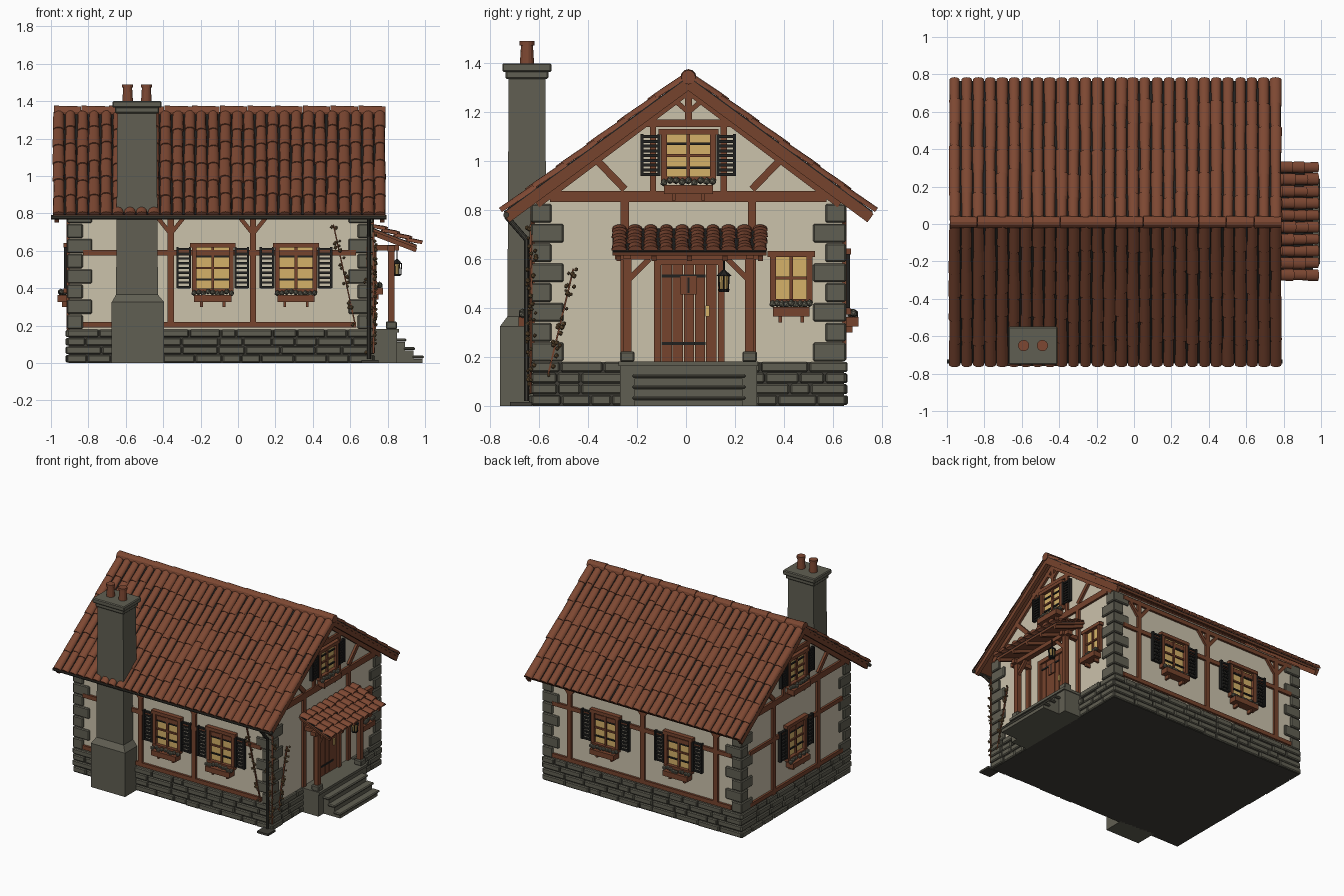
import bpy, bmesh, math, random
from mathutils import Matrix, Vector

random.seed(4)
if "Cube" in bpy.data.objects:
    bpy.data.objects.remove(bpy.data.objects["Cube"])

COLORS = {"plaster": (.60, .54, .41), "stone": (.118, .114, .085), "mortar": (.05, .048, .038),
          "tile": (.205, .064, .032), "timber": (.18, .056, .026), "glass": (.66, .44, .14),
          "charcoal": (.015, .015, .014), "leaf": (.16, .095, .04)}
MATS = {}
for key, rgb in COLORS.items():
    m = bpy.data.materials.new(key)
    m.use_nodes = True
    m.diffuse_color = (*rgb, 1)
    m.node_tree.nodes["Principled BSDF"].inputs["Base Color"].default_value = (*rgb, 1)
    MATS[key] = m

parts = {}
ID = Matrix()


def part(name, mat):
    return parts.setdefault(name, (bmesh.new(), mat))[0]


def box(name, mat, M, lo, hi):
    lo, hi = Vector(lo), Vector(hi)
    size = Matrix.Diagonal((*(hi - lo), 1))
    bmesh.ops.create_cube(part(name, mat), size=1, matrix=M @ Matrix.Translation((lo + hi) / 2) @ size)


def plate(name, mat, M, u0, u1, z0, z1, d0, d1):
    """Box on a wall: u across, z up, d outward."""
    box(name, mat, M, (u0, -d1, z0), (u1, -d0, z1))


def beam(name, mat, M, u0, z0, u1, z1, w, d0=-.01, d1=.016):
    """Timber between two points on a wall."""
    L = math.hypot(u1 - u0, z1 - z0)
    R = Matrix.Translation((u0, 0, z0)) @ Matrix.Rotation(-math.atan2(z1 - z0, u1 - u0), 4, 'Y')
    plate(name, mat, M @ R, 0, L, -w / 2, w / 2, d0, d1)


def rod(name, mat, p, q, r, r2=None, segs=10):
    p, q = Vector(p), Vector(q)
    R = (q - p).to_track_quat('Z', 'Y').to_matrix().to_4x4()
    bmesh.ops.create_cone(part(name, mat), cap_ends=True, segments=segs, radius1=r, radius2=r2 or r,
                          depth=(q - p).length, matrix=Matrix.Translation((p + q) / 2) @ R)


def blob(name, mat, M, u, z, d, r):
    bmesh.ops.create_icosphere(part(name, mat), subdivisions=1, radius=r,
                               matrix=M @ Matrix.Translation((u, -d, z)))


def loft(name, mat, rings):
    """Stack of rectangles (x, y, half x, half y, z)."""
    bm, last = part(name, mat), None
    for x, y, a, b, z in rings:
        ring = [bm.verts.new((x + i * a, y + j * b, z)) for i, j in ((-1, -1), (1, -1), (1, 1), (-1, 1))]
        if last:
            for k in range(4):
                bm.faces.new((last[k], last[k - 1], ring[k - 1], ring[k]))
        else:
            bm.faces.new(ring)
        last = ring
    bm.faces.new(last)


def slope(origin, direction, angle):
    """Frame with y running down the slope and z as its normal."""
    d, up = Vector(direction), Vector((0, 0, 1))
    down = d * math.cos(angle) - up * math.sin(angle)
    n = d * math.sin(angle) + up * math.cos(angle)
    return Matrix.Translation(origin) @ Matrix((down.cross(n), down, n)).transposed().to_4x4()


def tile(name, M, x, y0, y1, r, h, z0, z1):
    """Half-round roof tile."""
    bm, ends = part(name, "tile"), []
    for y, z, k in ((y0, z0, .95), (y1, z1, 1)):
        ends.append([bm.verts.new(M @ Vector((x + r * k * math.cos(a), y, z + h * math.sin(a))))
                     for a in (math.pi * i / 6 for i in range(7))])
    for i in range(6):
        bm.faces.new((ends[0][i], ends[0][i + 1], ends[1][i + 1], ends[1][i])).smooth = True
    for e in ends:
        for edge in bm.faces.new(e).edges:
            edge.smooth = False


def tile_field(name, M, cols, pitch, length, rows, h, lift):
    step = length / rows
    for c in range(cols):
        x = (c - (cols - 1) / 2) * pitch
        shift = random.uniform(-.03, .03) * step * 5
        for r in range(rows):
            y0 = max(0, r * step + shift - .01)
            y1 = length if r == rows - 1 else (r + 1) * step + shift
            tile(name, M, x + random.uniform(-.002, .002), y0, y1,
                 pitch * random.uniform(.42, .5), h, .016, .016 + lift)


def wall(x, y, deg):
    return Matrix.Translation((x, y, 0)) @ Matrix.Rotation(math.radians(deg), 4, 'Z')


FRONT, RIGHT = wall(0, -.62, 0), wall(.71, 0, 90)
BACK, LEFT = wall(0, .64, 180), wall(-.9, 0, -90)

# Plastered walls with gables
bm = part("walls", "plaster")
outline = [(-.62, .1), (.64, .1), (.64, .83), (.01, 1.31), (-.62, .83)]
base = bm.faces.new([bm.verts.new((-.9, y, z)) for y, z in outline])
ext = bmesh.ops.extrude_face_region(bm, geom=[base])["geom"]
bmesh.ops.translate(bm, vec=(1.61, 0, 0), verts=[v for v in ext if isinstance(v, bmesh.types.BMVert)])

# Stone footing and its coursed blocks
box("footing", "mortar", ID, (-.905, -.625, 0), (.715, .645, .178))
for M, a, b in ((FRONT, -.915, .725), (RIGHT, -.635, .655), (BACK, -.725, .915), (LEFT, -.655, .635)):
    for row in range(4):
        u = a
        while u < b - .01:
            end = u + random.uniform(.08, .2)
            end = b if end > b - .06 else end
            plate("footing_stones", "stone", M, u + .003, end - .003, row * .045 + .003,
                  row * .045 + .043, -.01, random.uniform(.012, .022))
            u = end

# Corner stones
for cx, sx in ((-.9, 1), (.71, -1)):
    for cy, sy in ((-.62, 1), (.64, -1)):
        for i in range(8):
            a, b = (.12, .07) if i % 2 else (.07, .12)
            xs = sorted((cx - sx * .014, cx + sx * a))
            ys = sorted((cy - sy * .014, cy + sy * b))
            box("corner_stones", "stone", ID, (xs[0], ys[0], .182 + i * .081), (xs[1], ys[1], .258 + i * .081))


def timber(M, *segs):
    for s in segs:
        beam("wall_timbers", "timber", M, *s)


# Long wall framing with braced posts
for M, a, b, posts in ((FRONT, -.83, .63, (-.36, .08)), (BACK, -.64, .83, (-.5, .1, .7))):
    timber(M, *[(a, z, b, z, .03) for z in (.205, .59, .8)])
    for u in posts:
        timber(M, (u, .19, u, .82, .034), (u, .69, u - .08, .79, .022), (u, .69, u + .08, .79, .022))

# Gable framing
for M, c in ((RIGHT, .01), (LEFT, -.01)):
    timber(M, (c - .565, .855, c + .565, .855, .045), (c - .21, 1.155, c + .21, 1.155, .03),
           (c, 1.16, c, 1.31, .028))
    for s in (-1, 1):
        timber(M, (c + s * .145, .87, c + s * .145, 1.15, .026), (c + s * .26, .885, c + s * .39, 1.02, .03),
               (c + s * .26, .18, c + s * .26, .84, .034), (c, 1.2, c + s * .07, 1.26, .02),
               (c + s * .62, .825, c, 1.29, .035))
timber(LEFT, (-.55, .59, .53, .59, .03), (-.55, .205, .53, .205, .03))


def window(M, u, z0, z1, w, shutters=True):
    h = w / 2
    plate("window_glass", "glass", M, u - h, u + h, z0, z1, -.01, .008)
    for s in (-1, 1):
        plate("window_frames", "timber", M, u + s * h - .012, u + s * h + .012, z0, z1, 0, .03)
    for z, e in ((z0, .012), (z1, .022)):
        plate("window_frames", "timber", M, u - h - e, u + h + e, z - .012, z + .012, 0, .034)
    plate("window_frames", "timber", M, u - .007, u + .007, z0, z1, 0, .02)
    for i in (1, 2, 3):
        z = z0 + (z1 - z0) * i / 4
        if i == 2:
            plate("window_frames", "timber", M, u - h, u + h, z - .006, z + .006, 0, .018)
        elif shutters:
            plate("window_bars", "charcoal", M, u - h, u + h, z - .005, z + .005, 0, .016)
    # Planter with brackets and plants
    plate("planters", "timber", M, u - h, u + h, z0 - .06, z0 - .022, .005, .065)
    for s in (-1, 1):
        plate("planter_brackets", "timber", M, u + s * h * .6 - .007, u + s * h * .6 + .007, z0 - .085, z0 - .06, 0, .04)
    for i in range(9):
        blob("planter_plants", "stone", M, u + h * (i - 4) / 4, z0 - .015 + random.uniform(0, .012),
             random.uniform(.03, .05), .016)
    # Louvred shutters
    for s in (-1, 1) if shutters else ():
        c = u + s * (h + .055)
        for e in (-1, 1):
            plate("shutters", "charcoal", M, c + e * .034 - .006, c + e * .034 + .006, z0 + .015, z1 - .01, .006, .03)
        for i in range(9):
            z = z0 + .02 + (z1 - z0 - .04) * i / 8
            plate("shutters", "charcoal", M, c - .034, c + .034, z - .006, z + .006, .008, .024)


for u in (-.135, .31):
    window(FRONT, u, .385, .63, .2)
for u in (-.2, .4):
    window(BACK, u, .385, .63, .2)
window(RIGHT, .01, .925, 1.12, .2)
window(LEFT, -.01, .925, 1.12, .2)
window(LEFT, -.02, .385, .63, .2)
window(RIGHT, .43, .425, .62, .15, False)

# Main roof: boards, dark underlay, barrel tiles, edge boards
ANG = math.atan(.735)
for d in (-1, 1):
    M = slope((-.1, .01, 1.325), (0, d, 0), ANG)
    box("roof_boards", "timber", M, (-.885, 0, 0), (.885, .925, .014))
    box("roof_underlay", "charcoal", M, (-.887, 0, .014), (.887, .922, .019))
    tile_field("roof_tiles", M, 28, .0636, .93, 6, .021, .006)
    for s in (-1, 1):
        box("edge_boards", "timber", M, (s * .87 - .012, 0, -.03), (s * .87 + .012, .93, .012))
for i in range(12):
    x = -.985 + i * .148
    rod("ridge_tiles", "tile", (x, .01, 1.343), (x + .146, .01, 1.343), .033, .029, 12)

# Chimney and pots
loft("chimney", "stone", [(-.535, -.675, .14, .085, 0), (-.535, -.675, .14, .085, .325),
                          (-.54, -.65, .112, .08, .365), (-.54, -.65, .105, .075, 1.34)])
for z, e in ((1.335, .012), (1.365, .026)):
    box("chimney_cap", "stone", ID, (-.645 - e, -.725 - e, z), (-.435 + e, -.575 + e, z + .035))
for x in (-.59, -.49):
    rod("chimney_pots", "tile", (x, -.65, 1.4), (x, -.65, 1.48), .029, .024, 14)
    rod("chimney_pots", "tile", (x, -.65, 1.472), (x, -.65, 1.49), .03, .03, 14)

# Gutter and downpipe
rod("gutter", "mortar", (-1, -.735, .78), (.795, -.735, .78), .012)
for p, q in (((.7, -.735, .775), (.7, -.652, .68)), ((.7, -.652, .68), (.7, -.652, .02))):
    rod("downpipe", "mortar", p, q, .011)
box("drain_slab", "mortar", ID, (.66, -.72, 0), (.75, -.63, .015))

# Porch landing and steps
box("porch_landing", "stone", ID, (.7, -.27, 0), (.85, .29, .165))
box("porch_landing", "stone", ID, (.7, -.275, .163), (.862, .295, .182))
for i, top in enumerate((.13, .085, .04)):
    x = .85 + i * .047
    box("step_risers", "stone", ID, (x - .01, -.21, 0), (x + .042, .23, top - .018))
    box("step_treads", "stone", ID, (x - .01, -.22, top - .016), (x + .05, .245, top))

# Porch frame
for y in (-.24, .26):
    s = 1 if y < 0 else -1
    box("porch_feet", "stone", ID, (.79, y - .03, .18), (.85, y + .03, .222))
    box("porch_posts", "timber", ID, (.803, y - .018, .22), (.837, y + .018, .6))
    box("porch_beams", "timber", ID, (.7, y - .015, .6), (.86, y + .015, .63))
    beam("porch_braces", "timber", RIGHT, y, .51, y + s * .09, .6, .022, .1, .122)
box("porch_beams", "timber", ID, (.8, -.29, .597), (.84, .31, .627))

# Porch roof
P = slope((.71, .015, .708), (1, 0, 0), math.radians(21))
box("porch_boards", "timber", P, (-.315, 0, 0), (.315, .26, .012))
box("porch_underlay", "charcoal", P, (-.315, 0, .012), (.315, .258, .017))
for i in range(5):
    box("porch_rafters", "timber", P, (-.3 + i * .145, 0, -.022), (-.28 + i * .145, .265, 0))
tile_field("porch_tiles", P, 10, .064, .28, 4, .02, .014)

# Plank door with straps, peep window and handle
for i in range(5):
    plate("door_planks", "timber", RIGHT, -.1 + i * .0455, -.058 + i * .0455, .182, .575, 0, .014)
for u0, u1, z0, z1 in ((-.13, -.102, .18, .6), (.13, .158, .18, .6), (-.13, .158, .575, .605)):
    plate("door_frame", "timber", RIGHT, u0, u1, z0, z1, 0, .028)
for z in (.255, .53):
    plate("door_straps", "charcoal", RIGHT, -.1, .08, z - .006, z + .006, .01, .019)
plate("door_peep_frame", "timber", RIGHT, -.022, .042, .455, .53, .01, .024)
plate("door_peep_grille", "charcoal", RIGHT, .006, .014, .46, .525, .01, .027)
plate("door_handle", "glass", RIGHT, .08, .096, .365, .41, .01, .024)

# Hanging lantern
rod("lantern_frame", "charcoal", (.85, .155, .54), (.85, .155, .61), .004)
rod("lantern_frame", "charcoal", (.85, .155, .53), (.85, .155, .555), .032, .006, 6)
rod("lantern_frame", "charcoal", (.85, .155, .465), (.85, .155, .477), .02, .024, 6)
rod("lantern_light", "glass", (.85, .155, .477), (.85, .155, .53), .015, .019, 6)
for i in range(6):
    a = math.pi * i / 3
    c, s = math.cos(a), math.sin(a)
    rod("lantern_frame", "charcoal", (.85 + .02 * c, .155 + .02 * s, .47),
        (.85 + .025 * c, .155 + .025 * s, .535), .003, segs=4)

# Climbing vines
for M, u0, z0, u1, z1 in ((FRONT, .63, .19, .51, .74), (FRONT, .7, .05, .69, .62),
                          (RIGHT, -.57, .1, -.46, .56), (RIGHT, -.635, .05, -.63, .7)):
    beam("vine_stems", "timber", M, u0, z0, u1, z1, .007, .01, .02)
    for i in range(26):
        t = random.random()
        blob("vine_leaves", "leaf", M, u0 + (u1 - u0) * t + random.uniform(-.02, .02),
             z0 + (z1 - z0) * t, random.uniform(.018, .03), random.uniform(.006, .012))

# Turn the collected parts into objects
for name, (bm, mat) in parts.items():
    bmesh.ops.recalc_face_normals(bm, faces=bm.faces)
    mesh = bpy.data.meshes.new(name)
    bm.to_mesh(mesh)
    bm.free()
    mesh.materials.append(MATS[mat])
    ob = bpy.data.objects.new(name, mesh)
    bpy.context.collection.objects.link(ob)
    if name in ("footing_stones", "corner_stones", "chimney_cap", "step_treads", "porch_feet"):
        mod = ob.modifiers.new("worn_edges", 'BEVEL')
        mod.width, mod.segments = .006, 1
